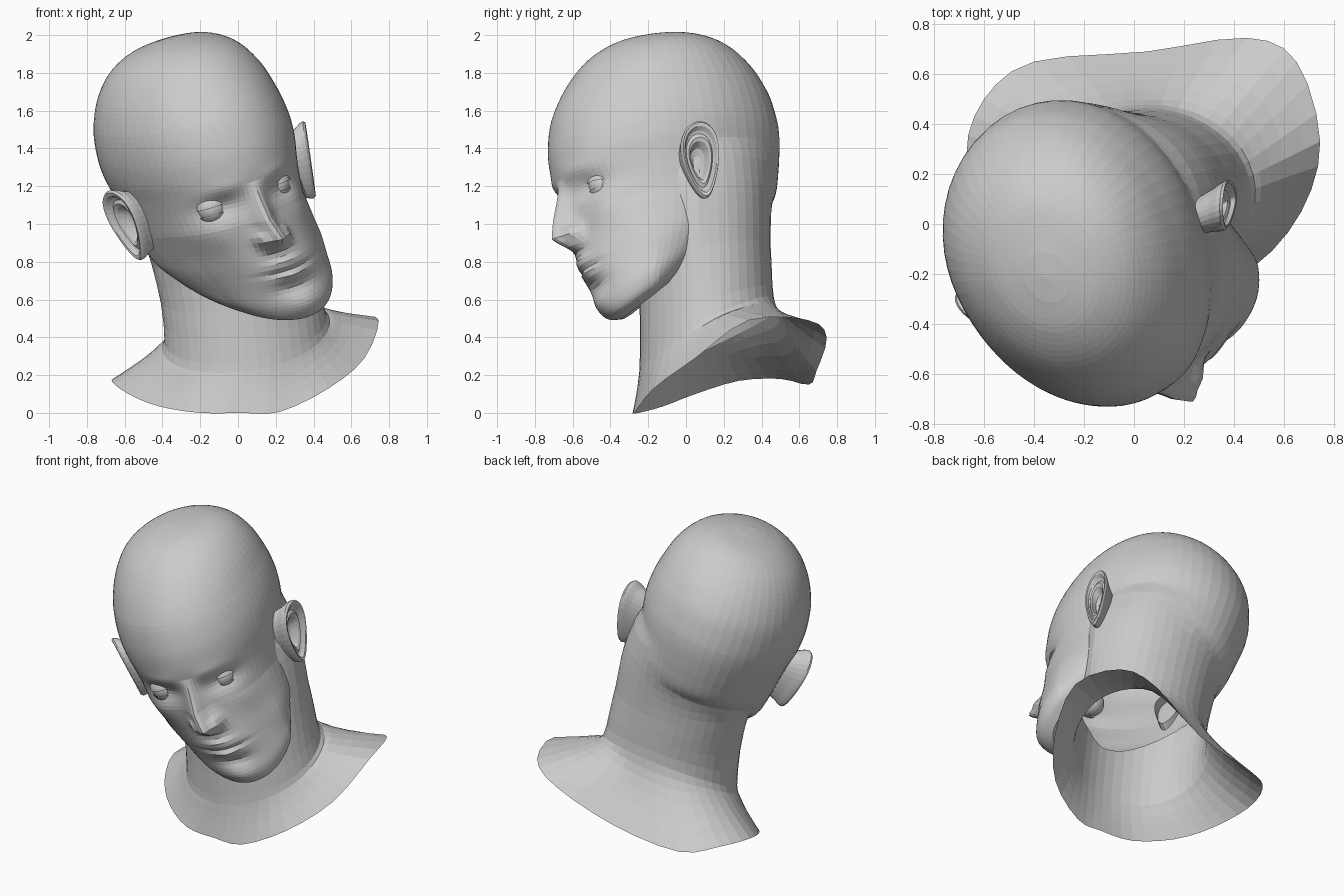
import bpy, bmesh
from math import sin, cos, pi, exp
from mathutils import Vector, Matrix

if "Cube" in bpy.data.objects:
    bpy.data.objects.remove(bpy.data.objects["Cube"])

# Head frame: L = head's left, U = up, F = forward (tilted and turned)
O = Vector((-.125, -.135, 1.19))
L = Vector((.88, .36, .315)).normalized()
U = Vector((-.29, -.215, .93))
U = (U - L * U.dot(L)).normalized()
F = L.cross(U)


def world(l, f, u):
    return O + L * l + F * f + U * u


def catmull(rows, n, closed=False):
    m, out = len(rows), []
    for i in range(m if closed else m - 1):
        idx = [i - 1, i, i + 1, i + 2]
        idx = [k % m if closed else min(max(k, 0), m - 1) for k in idx]
        p = [Vector(rows[k]) for k in idx]
        for j in range(n):
            t = j / n
            out.append(.5 * (2 * p[1] + (p[2] - p[0]) * t
                       + (2 * p[0] - 5 * p[1] + 4 * p[2] - p[3]) * t * t
                       + (3 * p[1] - p[0] - 3 * p[2] + p[3]) * t ** 3))
    if not closed:
        out.append(Vector(rows[-1]))
    return out


def loft(name, rings, start=None, end=None):
    """Skin closed rings; start/end are optional cap centre points."""
    bm = bmesh.new()
    vs = [[bm.verts.new(p) for p in r] for r in rings]
    n = len(vs[0])
    for a, b in zip(vs, vs[1:]):
        for i in range(n):
            j = (i + 1) % n
            bm.faces.new((a[i], a[j], b[j], b[i]))
    for ring, c in ((vs[0], start), (vs[-1], end)):
        if c is not None:
            cv = bm.verts.new(c)
            for i in range(n):
                bm.faces.new((ring[i], ring[(i + 1) % n], cv))
    bmesh.ops.recalc_face_normals(bm, faces=bm.faces)
    return finish(name, bm)


def finish(name, bm):
    me = bpy.data.meshes.new(name)
    bm.to_mesh(me)
    bm.free()
    ob = bpy.data.objects.new(name, me)
    bpy.context.collection.objects.link(ob)
    return ob


def bump(x, y, cx, cy, sx, sy):
    return exp(-((x - cx) / sx) ** 2 - ((y - cy) / sy) ** 2)


def face_relief(l, u):
    a = abs(l)
    d = -.04 * bump(a, u, .18, -.005, .10, .06)        # eye sockets
    d += .01 * bump(a, u, .17, .10, .12, .04)          # brows
    d += .025 * bump(a, u, .28, -.14, .1, .09)         # cheek bones
    d -= .02 * bump(a, u, .27, -.38, .1, .1)           # cheek hollows
    if -.31 < u < .09:                                 # nose ridge
        k = (.09 - u) / .31
        h = .14 * k if k < 1 else .14 * max(0, 1 - ((k - 1) / .28) ** 1.3)
        d += h * exp(-(l / (.04 + .022 * k)) ** 2)
    d += .05 * bump(a, u, .075, -.215, .028, .035)     # nostrils
    d += .03 * bump(a, u, 0, -.365, .09, .03)          # upper lip
    d += .03 * bump(a, u, 0, -.43, .08, .03)           # lower lip
    d -= .022 * bump(a, u, 0, -.397, .12, .012)        # mouth line
    d -= .02 * bump(a, u, 0, -.50, .1, .035)
    d += .02 * bump(a, u, 0, -.60, .1, .06)            # chin
    return d


# Skull and face: front height, back height, front, back, half width
levels = [
    (.815, .81, .02, -.19, .09), (.79, .77, .15, -.38, .225),
    (.72, .69, .285, -.515, .345), (.60, .57, .41, -.615, .43),
    (.45, .43, .51, -.68, .48), (.30, .30, .56, -.70, .50),
    (.18, .17, .575, -.70, .495), (.09, .05, .57, -.68, .475),
    (0, -.05, .56, -.655, .46), (-.12, -.14, .555, -.62, .445),
    (-.25, -.20, .555, -.56, .43), (-.38, -.25, .56, -.46, .41),
    (-.50, -.30, .54, -.34, .375), (-.60, -.36, .53, -.22, .33),
    (-.665, -.41, .495, -.12, .27), (-.68, -.44, .42, -.05, .19)]
SEG = 72
head_rings = []
for uf, ub, ff, fb, w in catmull(levels, 5):
    c = fb + (ff - fb) * .46
    ring = []
    for i in range(SEG):
        t = -pi + 2 * pi * i / SEG
        p = t - .5 * sin(t)
        l = w * sin(p)
        f = c + ((ff - c) if cos(p) > 0 else (c - fb)) * cos(p)
        u = ub + (uf - ub) * (1 + cos(p)) / 2
        if cos(p) > 0:
            f += face_relief(l, u) * min(1, cos(p) * 2.5)
        # lower face swings slightly towards the raised side
        swing = .25 * max(0, -.12 - u) * min(1, max(0, (f + .1) / .4))
        l += swing + .06 * max(0, u - .45)
        ring.append(world(l, f, u - .35 * swing))
    head_rings.append(ring)
head = loft("head", head_rings, world(.02, -.09, .82), world(.05, .18, -.55))

# Neck and shoulder collar: rim drawn as a loop, starting at the front
rim = [(.02, -.28, 0), (.22, -.27, .005), (.48, -.17, .13), (.67, .05, .29),
       (.745, .33, .49), (.65, .65, .49), (.45, .745, .40), (.05, .69, .22),
       (-.4, .65, .15), (-.6, .5, .18), (-.67, .28, .17), (-.58, .05, .10),
       (-.42, -.12, .035), (-.2, -.25, 0)]
rim = catmull(rim, 3, True)
N = len(rim)


def neck_ring(cx, cy, z, rx, ry, tx, ty):
    out = []
    for i in range(N):
        a = -pi / 2 + 2 * pi * i / N
        out.append(Vector((cx + rx * cos(a), cy + ry * sin(a),
                           z + tx * cos(a) + ty * sin(a))))
    return out


base = neck_ring(.04, .11, .44, .43, .355, .06, .17)


def blend(t, tz):
    return [Vector((a.x + (b.x - a.x) * t, a.y + (b.y - a.y) * t,
                    a.z + (b.z - a.z) * tz)) for a, b in zip(rim, base)]


cap = Vector((.03, .2, .2))
rows = [rim, blend(.5, .38), blend(.85, .72), base,
        neck_ring(.01, .105, .64, .42, .35, .05, .10),
        neck_ring(-.03, .10, .84, .43, .355, .05, .05),
        neck_ring(-.07, .095, 1.02, .44, .365, .08, .02),
        neck_ring(-.095, .08, 1.18, .43, .38, .08, 0),
        neck_ring(-.135, .06, 1.34, .40, .39, .06, 0),
        neck_ring(-.18, .03, 1.50, .31, .33, .05, 0)]
columns = [catmull(col, 2) for col in zip(*rows)]
neck = loft("neck", list(zip(*columns)), cap, Vector((-.18, .03, 1.52)))

# Merge head and neck into one skin, open the underside, soften the nape
mod = head.modifiers.new("join", 'BOOLEAN')
mod.operation = 'UNION'
mod.solver = 'EXACT'
mod.object = neck
dg = bpy.context.evaluated_depsgraph_get()
skin = bpy.data.meshes.new_from_object(head.evaluated_get(dg))
head.modifiers.clear()
bm = bmesh.new()
bm.from_mesh(skin)
bmesh.ops.delete(bm, geom=[v for v in bm.verts if (v.co - cap).length < .002], context='VERTS')
soft = [v for v in bm.verts if v.co.z > .75 and (v.co - O).dot(F) < 0
        and (v.co - O).dot(U) < .3]
before = [v.co.copy() for v in soft]
for _ in range(10):
    bmesh.ops.smooth_vert(bm, verts=soft, factor=.5,
                          use_axis_x=True, use_axis_y=True, use_axis_z=True)
for v, old in zip(soft, before):
    k = min(1, max(0, (.22 - (old - O).dot(U)) / .25))
    k *= min(1, (old.z - .75) / .15)
    v.co = old.lerp(v.co, k)
bm.to_mesh(head.data)
bm.free()
bpy.data.objects.remove(neck)

# Ears: rolled rim around a hollow bowl (scale, outward offset)
EAR = [(.74, -.10), (.88, -.02), (.98, .015), (1.0, .035), (.95, .048), (.86, .045),
       (.78, .025), (.70, .018), (.60, .028), (.50, .02), (.38, -.02), (.2, -.035)]
frame = Matrix((L, F, U)).transposed().to_4x4()
frame.translation = O
for side, name in ((1, "ear_left"), (-1, "ear_right")):
    rings = []
    for s, out in EAR:
        ring = []
        for i in range(32):
            a = 2 * pi * i / 32
            v = .205 * sin(a) * s
            h = .105 * cos(a) * s * (.82 + .28 * sin(a))
            ring.append(world(side * (.515 + out - .45 * h + .14 * v) + .012,
                              h - .01 - .03 * v, -.03 + v))
        rings.append(ring)
    loft(name, rings, None, world(side * .475 + .012, 0, -.04))

    # Eyeball with upper and lower lids
    tag = name.split("_")[1]
    centre = Matrix.Translation((side * .19 - .015, .402, -.008))
    for part, r in (("eye_", .08), ("upper_lid_", .09), ("lower_lid_", .087)):
        bm = bmesh.new()
        bmesh.ops.create_uvsphere(bm, u_segments=24, v_segments=16, radius=r)
        if part != "eye_":
            up = part.startswith("upper")
            cut = Vector((0, 0, .01 if up else -.03))
            normal = Vector((0, -.1, 1)) if up else Vector((0, .1, -1))
            for co, no in ((cut, normal), (Vector((0, .01, 0)), Vector((0, 1, 0)))):
                bmesh.ops.bisect_plane(bm, geom=bm.verts[:] + bm.edges[:] + bm.faces[:],
                                       plane_co=co, plane_no=no, clear_inner=True)
        bmesh.ops.transform(bm, matrix=frame @ centre, verts=bm.verts)
        bmesh.ops.recalc_face_normals(bm, faces=bm.faces)
        finish(part + tag, bm)
